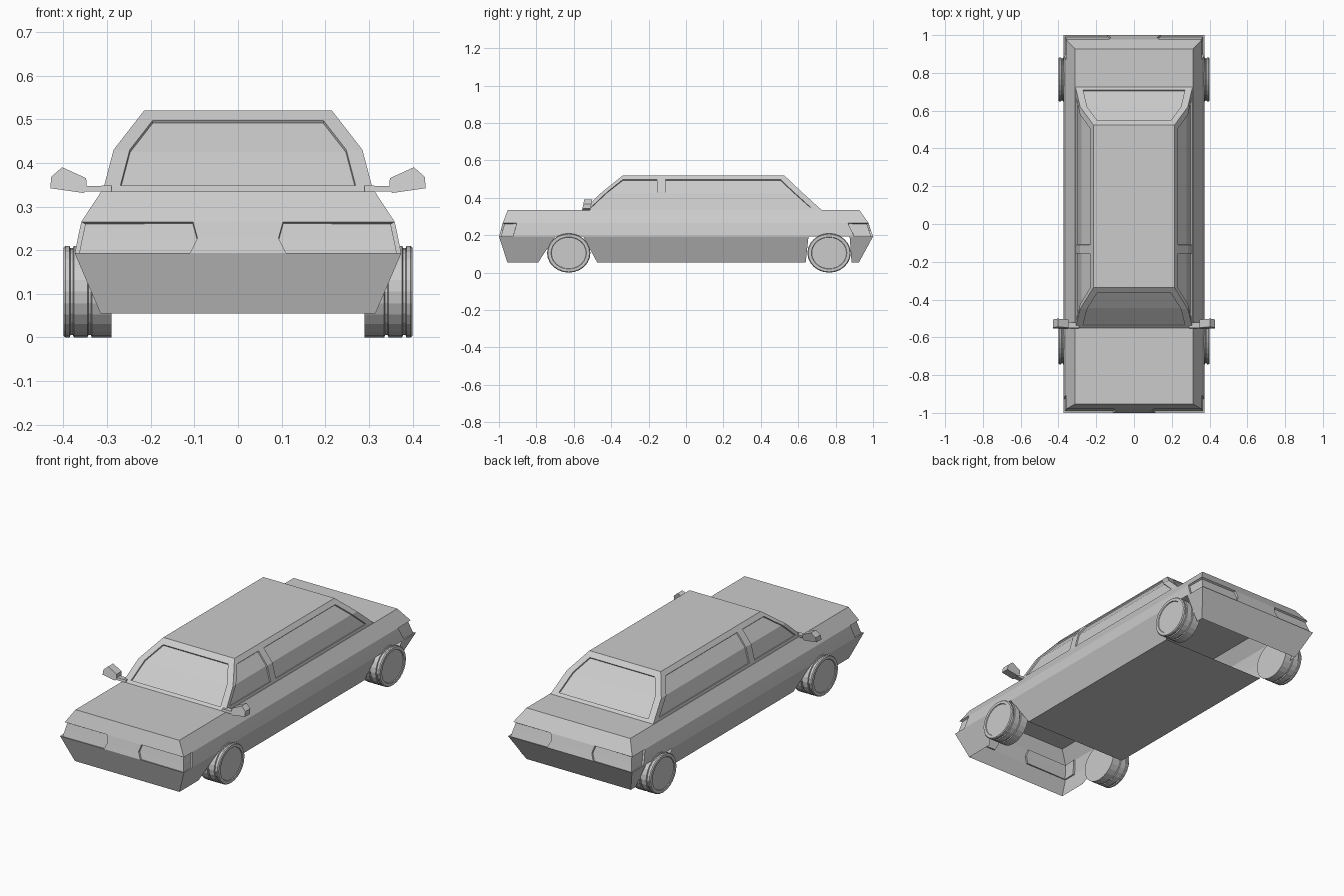
import bpy, bmesh, math

if "Cube" in bpy.data.objects:
    bpy.data.objects.remove(bpy.data.objects["Cube"])

def finish(name, bm):
    me = bpy.data.meshes.new(name)
    bm.to_mesh(me)
    bm.free()
    ob = bpy.data.objects.new(name, me)
    bpy.context.collection.objects.link(ob)
    return ob

def loft(bm, rows):
    """rows: list of (z, right-half outline front to back). Returns rings and face grid."""
    rings = []
    for z, half in rows:
        pts = half + [(-x, y) for x, y in reversed(half)]
        rings.append([bm.verts.new((x, y, z)) for x, y in pts])
    n = len(rings[0])
    grid = [[bm.faces.new((a[i], a[(i + 1) % n], b[(i + 1) % n], b[i])) for i in range(n)]
            for a, b in zip(rings, rings[1:])]
    bm.faces.new(rings[-1])
    bm.normal_update()
    return rings, grid

def recess(bm, grid, rows, cols, depth):
    bmesh.ops.inset_region(bm, faces=[grid[r][c] for r in rows for c in cols],
                           thickness=0.001, depth=-depth, use_even_offset=True)

# Lower body: open-bottomed shell
# z, half width, front y, rear y, headlight inner x, headlight side y,
# front arch (2), rear arch (2), tail light side y
body_rows = [
    (.055, .315, -.955, .925, .11, -.92, -.79, -.475, .64, .885, .90),
    (.193, .374, -1.0, 1.0, .11, -.925, -.70, -.55, .655, .875, .90),
    (.228, .367, -.99, .988, .093, -.915, -.70, -.55, .655, .86, .883),
    (.265, .359, -.98, .976, .103, -.905, -.70, -.55, .655, .85, .866),
    (.335, .313, -.953, .927, .10, -.89, -.70, -.55, .655, .83, .85),
]
rows = []
for z, w, yf, yb, xi, *ys in body_rows:
    rows.append((z, [(xi, yf), (w, yf)] + [(w, y) for y in ys] + [(w, yb), (xi + .03, yb)]))
bm = bmesh.new()
rings, grid = loft(bm, rows)
n = len(rings[0])
# floor pan between the wheels
bm.faces.new((rings[0][4], rings[0][n - 5], rings[0][n - 6], rings[0][5]))
# wheel openings
bmesh.ops.delete(bm, geom=[grid[0][c] for c in (3, 5, n - 5, n - 7)], context='FACES_ONLY')
# sunken head and tail lights
for pair in ((0, 1), (7, 8)):
    recess(bm, grid, (1, 2), pair, .01)
    recess(bm, grid, (1, 2), [n - 2 - c for c in pair], .01)
finish("car_body", bm)

# Cabin with sunken windows: z, half width, front y, rear y
low, mid, top = (.335, .31, -.55, .725), (.43, .285, -.45, .62), (.52, .215, -.337, .525)

def mix(a, b, z):
    t = (z - a[0]) / (b[0] - a[0])
    return tuple(p + (q - p) * t for p, q in zip(a, b))

rows = []
for z, w, yf, yb in (low, mix(low, mid, .348), mid, mix(mid, top, .497), top):
    side = (yf, yf + .027, -.155, -.11, yb - .043, yb)
    rows.append((z, [(w - .037, yf)] + [(w, y) for y in side] + [(w - .037, yb)]))
bm = bmesh.new()
rings, grid = loft(bm, rows)
n = len(rings[0])
for col in (2, 4, n - 4, n - 6, 7, n - 1):
    recess(bm, grid, (1, 2), [col], .007)
finish("cabin", bm)

# Wheels: lathed tyre profile (x, radius fraction) with tread grooves and sunken hub
profile = [(.29, 0), (.29, 1), (.335, 1), (.337, .95), (.343, .95), (.345, 1), (.376, 1),
           (.378, .95), (.384, .95), (.386, 1), (.395, 1), (.40, .96), (.40, .82),
           (.396, .80), (.396, 0)]

def wheel(name, side, y):
    bm = bmesh.new()
    sides = 24
    loops = []
    for x, r in profile:
        if r == 0:
            loops.append([bm.verts.new((side * x, y, .105))] * sides)
        else:
            loops.append([bm.verts.new((side * x, y + .116 * r * math.cos(a), .105 + .105 * r * math.sin(a)))
                          for a in (2 * math.pi * k / sides for k in range(sides))])
    for a, b in zip(loops, loops[1:]):
        for k in range(sides):
            j = (k + 1) % sides
            bm.faces.new(list(dict.fromkeys((a[k], a[j], b[j], b[k]))))
    bmesh.ops.recalc_face_normals(bm, faces=bm.faces)
    finish(name, bm)

# Mirrors: extruded, slightly raked outlines
def prism(bm, outline, y0, y1, side):
    a, b = [[bm.verts.new((side * x, y + (z - .36) * .2, z)) for x, z in outline] for y in (y0, y1)]
    bm.faces.new(a)
    bm.faces.new(b)
    for i in range(len(a)):
        j = (i + 1) % len(a)
        bm.faces.new((a[i], a[j], b[j], b[i]))

housing = [(.428, .368), (.403, .39), (.348, .365), (.346, .34), (.353, .331), (.43, .342)]
stalk = [(.29, .333), (.35, .335), (.35, .347), (.29, .348)]
for side, label in ((1, "right"), (-1, "left")):
    wheel("front_wheel_" + label, side, -.627)
    wheel("rear_wheel_" + label, side, .765)
    bm = bmesh.new()
    prism(bm, housing, -.55, -.507, side)
    prism(bm, stalk, -.547, -.52, side)
    bmesh.ops.recalc_face_normals(bm, faces=bm.faces)
    finish("mirror_" + label, bm)
